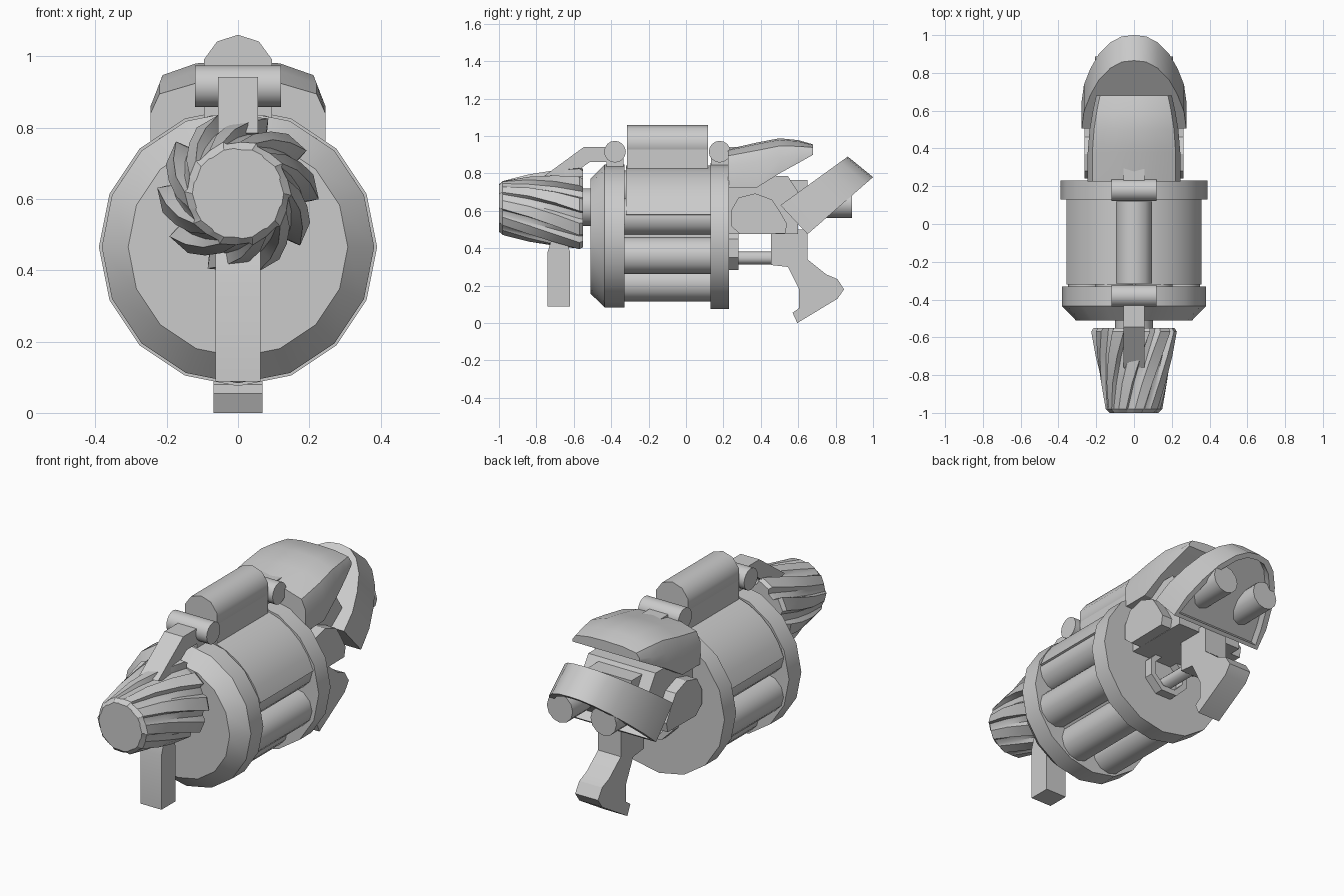
import bpy, bmesh, math
from mathutils import Vector

if "Cube" in bpy.data.objects:
    bpy.data.objects.remove(bpy.data.objects["Cube"])

metal = bpy.data.materials.new("grey_metal")
metal.diffuse_color = (0.6, 0.6, 0.6, 1)
metal.use_nodes = True
metal.node_tree.nodes["Principled BSDF"].inputs["Base Color"].default_value = metal.diffuse_color
CZ = 0.465   # drum axis height
MZ = 0.615   # muzzle axis height


def finish(name, bm, angle=30):
    bmesh.ops.recalc_face_normals(bm, faces=bm.faces)
    mesh = bpy.data.meshes.new(name)
    bm.to_mesh(mesh)
    bm.free()
    mesh.materials.append(metal)
    obj = bpy.data.objects.new(name, mesh)
    bpy.context.collection.objects.link(obj)
    bpy.ops.object.select_all(action='DESELECT')
    obj.select_set(True)
    bpy.context.view_layer.objects.active = obj
    bpy.ops.object.shade_smooth_by_angle(angle=math.radians(angle))
    return obj


def loft(name, rings, angle=30):
    """Skin a list of equal-length point rings and cap both ends."""
    bm = bmesh.new()
    rows = [[bm.verts.new(p) for p in ring] for ring in rings]
    n = len(rows[0])
    for a, b in zip(rows, rows[1:]):
        for i in range(n):
            bm.faces.new((a[i], a[(i + 1) % n], b[(i + 1) % n], b[i]))
    bm.faces.new(rows[0])
    bm.faces.new(rows[-1])
    return finish(name, bm, angle)


def lathe(name, profile, sides, x=0, z=0, angle=30):
    """Turn (y, radius) pairs about an axis along y; first corner at the top."""
    step = 2 * math.pi / sides
    return loft(name, [[(x + r * math.sin(i * step), y, z + r * math.cos(i * step))
                        for i in range(sides)] for y, r in profile], angle)


def prism(name, outline, x0, x1, angle=30):
    """Extrude a (y, z) side outline across x."""
    return loft(name, [[(x, y, z) for y, z in outline] for x in (x0, x1)], angle)


# Drum: front and back plates, core and eight chambers
lathe("front_plate", [(-0.51, 0.308), (-0.435, 0.382), (-0.33, 0.382)], 16, z=CZ)
lathe("back_plate", [(0.13, 0.39), (0.23, 0.39)], 16, z=CZ)
lathe("drum_core", [(-0.34, 0.27), (0.14, 0.27)], 16, z=CZ)
for i in range(8):
    a = math.radians(22.5 + 45 * i)
    lathe("chamber", [(-0.34, 0.1), (0.14, 0.1)], 12,
          0.27 * math.cos(a), CZ + 0.27 * math.sin(a), 40)

# Curved cover over the upper half of the drum
arc = [math.radians(18 + 144 * i / 12) for i in range(13)]
section = [(r * math.cos(a), CZ + r * math.sin(a))
           for r, seq in ((0.376, arc), (0.32, arc[::-1])) for a in seq]
loft("drum_cover", [[(x, y, z) for x, z in section] for y in (-0.32, 0.132)])

# Top tube with its two cross pins and straps
lathe("top_tube", [(-0.315, 0.1), (0.118, 0.1)], 10, z=0.96, angle=40)
prism("tube_saddle", [(-0.315, 0.8), (0.118, 0.8), (0.118, 0.93), (-0.315, 0.93)], -0.095, 0.095)
for y in (-0.38, 0.18):
    pin = [(y + 0.058 * math.cos(i * math.pi / 8), 0.916 + 0.058 * math.sin(i * math.pi / 8))
           for i in range(16)]
    prism("cross_pin", pin, -0.12, 0.12)
    prism("pin_base", [(y - 0.045, 0.8), (y + 0.045, 0.8), (y + 0.045, 0.9), (y - 0.045, 0.9)],
          -0.055, 0.055)
prism("front_strap", [(-0.38, 0.942), (-0.545, 0.942), (-0.76, 0.785),
                      (-0.66, 0.76), (-0.515, 0.86), (-0.38, 0.86)], -0.056, 0.056)
prism("rear_strap", [(0.18, 0.87), (0.33, 0.87), (0.33, 0.942), (0.18, 0.942)], -0.056, 0.056)

# Muzzle: ten ridges that flare and twist towards the back
lathe("barrel_neck", [(-0.57, 0.1), (-0.5, 0.1)], 16, z=0.62)


def ridge_ring(y, outer, inner, twist):
    ring = []
    for k in range(10):
        for part, r in ((0, outer), (0.5, outer * 0.96), (0.62, inner), (0.92, inner)):
            a = math.radians(36 * (k + part) - twist)
            ring.append((r * math.cos(a), y, MZ + r * math.sin(a)))
    return ring


loft("muzzle", [ridge_ring(-1.0, 0.128, 0.127, 0), ridge_ring(-0.98, 0.15, 0.142, 2),
                ridge_ring(-0.84, 0.18, 0.157, 15), ridge_ring(-0.7, 0.205, 0.173, 28),
                ridge_ring(-0.57, 0.227, 0.187, 40), ridge_ring(-0.55, 0.215, 0.185, 41)])

# Front grip
prism("front_grip", [(-0.74, 0.088), (-0.62, 0.088), (-0.62, 0.38), (-0.645, 0.46),
                     (-0.715, 0.46), (-0.74, 0.38)], -0.063, 0.063)

# Rear housing
prism("rear_housing", [(0.22, 0.475), (0.6, 0.475), (0.6, 0.7), (0.545, 0.785),
                       (0.22, 0.785)], -0.2, 0.2)
prism("housing_step", [(0.5, 0.6), (0.65, 0.6), (0.65, 0.765), (0.5, 0.765)], -0.13, 0.13)

# Arched hood: y, low edge, shoulder, top, half width
hood = [(0.225, 0.725, 0.84, 0.93, 0.245), (0.38, 0.725, 0.86, 0.965, 0.245),
        (0.5, 0.80, 0.885, 0.988, 0.235), (0.6, 0.855, 0.895, 0.978, 0.218),
        (0.68, 0.90, 0.915, 0.955, 0.2)]
rings = []
for y, low, mid, top, w in hood:
    half = [(w, low), (w, mid), (w * 0.9, mid + (top - mid) * 0.6),
            (w * 0.5, mid + (top - mid) * 0.92)]
    pts = half + [(0, top)] + [(-x, z) for x, z in half[::-1]]
    rings.append([(x, y, z) for x, z in pts])
loft("hood", rings)

# Side cheeks
cheek = [(0.24, 0.60), (0.28, 0.67), (0.37, 0.693), (0.46, 0.66), (0.50, 0.60),
         (0.54, 0.53), (0.53, 0.478), (0.29, 0.475), (0.24, 0.52)]
for s in (-1, 1):
    prism("side_cheek", cheek, s * 0.18, s * 0.262)

# Tilted rear guard: arched slab with a recessed back
half = [(0.065, 0.02), (0.125, 0.11), (0.185, 0.28), (0.23, 0.5), (0.265, 0.75), (0.277, 1)]
path = [(-x, s) for x, s in half[::-1]] + [(0, 0)] + half
bm = bmesh.new()
front = [bm.verts.new((x, 0.865 - 0.36 * s, 0.89 - 0.26 * s)) for x, s in path]
back = [bm.verts.new((x, 1.0 - 0.35 * s, 0.78 - 0.305 * s)) for x, s in path]
n = len(path)
for i in range(n):
    j = (i + 1) % n
    bm.faces.new((front[i], front[j], back[j], back[i]))
bm.faces.new(front)
rear = bm.faces.new(back)
bmesh.ops.recalc_face_normals(bm, faces=bm.faces)
bmesh.ops.inset_region(bm, faces=[rear], thickness=0.03)
inner = bmesh.ops.extrude_face_region(bm, geom=[rear])
verts = [g for g in inner["geom"] if isinstance(g, bmesh.types.BMVert)]
bmesh.ops.translate(bm, verts=verts, vec=Vector((0, -0.035, 0.035)))
if rear.is_valid:
    bm.faces.remove(rear)
finish("rear_guard", bm)

# Twin rear tubes
for s in (-1, 1):
    lathe("rear_tube", [(0.62, 0.077), (0.887, 0.077)], 12, s * 0.13, 0.638, 40)

# Rear grip, linking rod and octagonal collar
prism("rear_grip", [(0.455, 0.5), (0.65, 0.5), (0.65, 0.34), (0.75, 0.26), (0.81, 0.235),
                    (0.845, 0.18), (0.81, 0.13), (0.595, 0), (0.57, 0.055), (0.605, 0.08),
                    (0.605, 0.18), (0.545, 0.30), (0.455, 0.31)], -0.068, 0.068)
lathe("link_rod", [(0.22, 0.035), (0.47, 0.035)], 12, z=0.348)
octagon = [math.radians(22.5 + 45 * i) for i in range(8)]
bm = bmesh.new()
rows = [[bm.verts.new((r * math.cos(a), y, 0.4 + r * math.sin(a))) for a in octagon]
        for y, r in ((0.22, 0.127), (0.28, 0.127), (0.28, 0.095), (0.22, 0.095))]
for k in range(4):
    a, b = rows[k], rows[(k + 1) % 4]
    for i in range(8):
        bm.faces.new((a[i], a[(i + 1) % 8], b[(i + 1) % 8], b[i]))
finish("rod_collar", bm)
